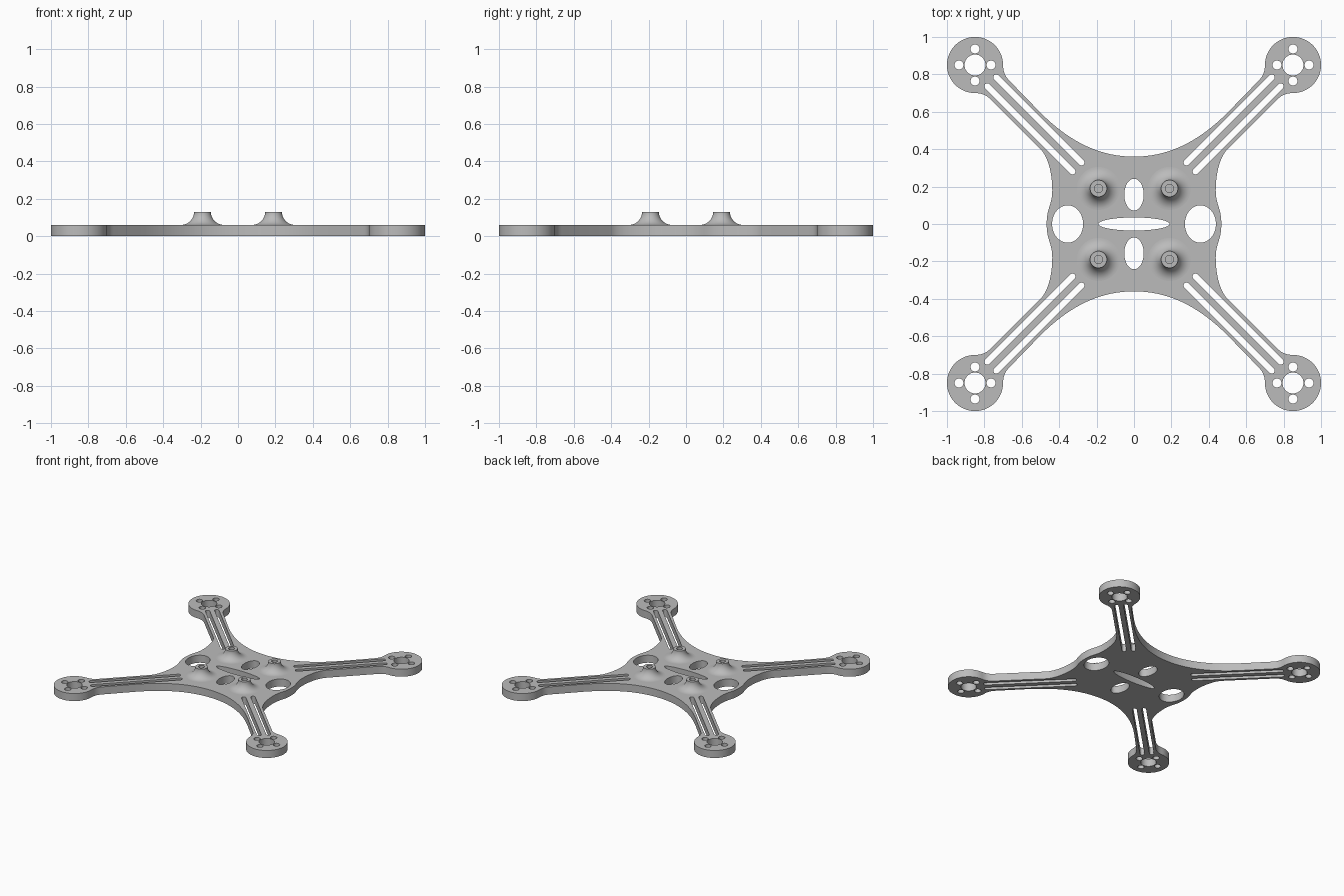
import bpy
import bmesh
from math import sin, cos, pi, radians
from mathutils import Vector
from mathutils.geometry import interpolate_bezier

cube = bpy.data.objects.get("Cube")
if cube:
    bpy.data.objects.remove(cube, do_unlink=True)

THICK = 0.06
PAD, PAD_R = 0.85, 0.15
POST, POST_TOP = 0.19, 0.13
QUADS = [(1, 1), (1, -1), (-1, -1), (-1, 1)]

grey = bpy.data.materials.new("light_grey")
grey.use_nodes = True
colour = (0.5, 0.5, 0.5, 1)
grey.diffuse_color = colour
grey.node_tree.nodes["Principled BSDF"].inputs["Base Color"].default_value = colour


def bezier(a, b, c, d, n=14):
    return [p.to_2d() for p in interpolate_bezier(*[Vector((*p, 0)) for p in (a, b, c, d)], n)]


def ellipse(cx, cy, rx, ry, n=48):
    return [(cx + rx * cos(2 * pi * i / n), cy + ry * sin(2 * pi * i / n)) for i in range(n)]


def slot(a, b, r, n=8):
    """Rounded slot running from a to b."""
    a, b = Vector(a), Vector(b)
    d = (b - a).normalized() * r
    side = Vector((-d.y, d.x))
    angles = [pi * i / n for i in range(n + 1)]
    far = [b - side * cos(t) + d * sin(t) for t in angles]
    near = [a + side * cos(t) - d * sin(t) for t in angles]
    return far + near


def finish(obj):
    obj.data.materials.clear()
    obj.data.materials.append(grey)
    bpy.ops.object.select_all(action="DESELECT")
    obj.select_set(True)
    bpy.context.view_layer.objects.active = obj
    bpy.ops.object.shade_smooth_by_angle(angle=radians(35))


# Quarter outline, clockwise from the middle of the back edge to the left side
quarter = bezier((0, 0.36), (0.2, 0.36), (0.36, 0.455), (0.5, 0.595), 20)
quarter += bezier((0.665, 0.765), (0.69, 0.79), (0.7, 0.815), (0.7, PAD), 8)
for i in range(1, 48):
    t = pi - 1.5 * pi * i / 48
    quarter.append(Vector((PAD + PAD_R * cos(t), PAD + PAD_R * sin(t))))
quarter += bezier((PAD, 0.7), (0.815, 0.7), (0.79, 0.69), (0.765, 0.665), 8)
quarter += bezier((0.5, 0.4), (0.455, 0.355), (0.437, 0.26), (0.437, 0.18))
quarter += bezier((0.437, 0.18), (0.437, 0.1), (0.467, 0.09), (0.467, 0))[1:]

# Mirror the quarter into the full closed outline
half = quarter + [Vector((p.x, -p.y)) for p in reversed(quarter[:-1])]
outline = half + [Vector((-p.x, p.y)) for p in reversed(half[1:-1])]

# Cutouts in the centre plate
loops = [outline, ellipse(0, 0, 0.19, 0.035)]
for s in (-1, 1):
    loops.append(ellipse(0.355 * s, 0, 0.083, 0.1))
    loops.append(ellipse(0, 0.157 * s, 0.052, 0.085))

# Motor pad holes and twin arm slots
for sx, sy in QUADS:
    cx, cy = PAD * sx, PAD * sy
    loops.append(ellipse(cx, cy, 0.056, 0.056))
    for dx, dy in ((1, 0), (0, 1), (-1, 0), (0, -1)):
        loops.append(ellipse(cx + 0.086 * dx, cy + 0.086 * dy, 0.024, 0.024, 24))
    for o in (-0.024, 0.024):
        loops.append(slot(((0.305 - o) * sx, (0.305 + o) * sy),
                          ((0.76 - o) * sx, (0.76 + o) * sy), 0.016))

# Frame plate: filled flat curve with thickness
curve = bpy.data.curves.new("frame_plate", "CURVE")
curve.dimensions = "2D"
curve.fill_mode = "BOTH"
curve.extrude = THICK / 2
for loop in loops:
    spline = curve.splines.new("POLY")
    spline.points.add(len(loop) - 1)
    for point, p in zip(spline.points, loop):
        point.co = (p[0], p[1], 0, 1)
    spline.use_cyclic_u = True
plate = bpy.data.objects.new("frame_plate", curve)
plate.location.z = THICK / 2
bpy.context.collection.objects.link(plate)
bpy.ops.object.select_all(action="DESELECT")
plate.select_set(True)
bpy.context.view_layer.objects.active = plate
bpy.ops.object.convert(target="MESH")
plate = bpy.context.view_layer.objects.active
bm = bmesh.new()
bm.from_mesh(plate.data)
bmesh.ops.remove_doubles(bm, verts=bm.verts, dist=0.0001)
bmesh.ops.recalc_face_normals(bm, faces=bm.faces)
bm.to_mesh(plate.data)
bm.free()
finish(plate)

# Standoff posts: a flared foot, flat rim and screw hole, turned about z
fillet = POST_TOP - THICK
profile = [(0.115 - fillet * sin(t), POST_TOP - fillet * cos(t))
           for t in [pi / 2 * i / 12 for i in range(13)]]
profile += [(0.022, POST_TOP), (0.022, THICK)]
bm = bmesh.new()
verts = [bm.verts.new((r, 0, z)) for r, z in profile]
edges = [bm.edges.new(pair) for pair in zip(verts, verts[1:])]
bmesh.ops.spin(bm, geom=verts + edges, axis=(0, 0, 1), cent=(0, 0, 0),
               angle=2 * pi, steps=48, use_merge=True)
bmesh.ops.remove_doubles(bm, verts=bm.verts, dist=0.0001)
bmesh.ops.recalc_face_normals(bm, faces=bm.faces)
# The rim must face up
rim = max(bm.faces, key=lambda f: f.calc_center_median().z)
if rim.normal.z < 0:
    bmesh.ops.reverse_faces(bm, faces=bm.faces)
mesh = bpy.data.meshes.new("standoff_post")
bm.to_mesh(mesh)
bm.free()
for (sx, sy), name in zip(QUADS, ("back_left", "front_left", "front_right", "back_right")):
    post = bpy.data.objects.new("standoff_post_" + name, mesh)
    post.location = (POST * sx, POST * sy, 0)
    bpy.context.collection.objects.link(post)
    finish(post)
